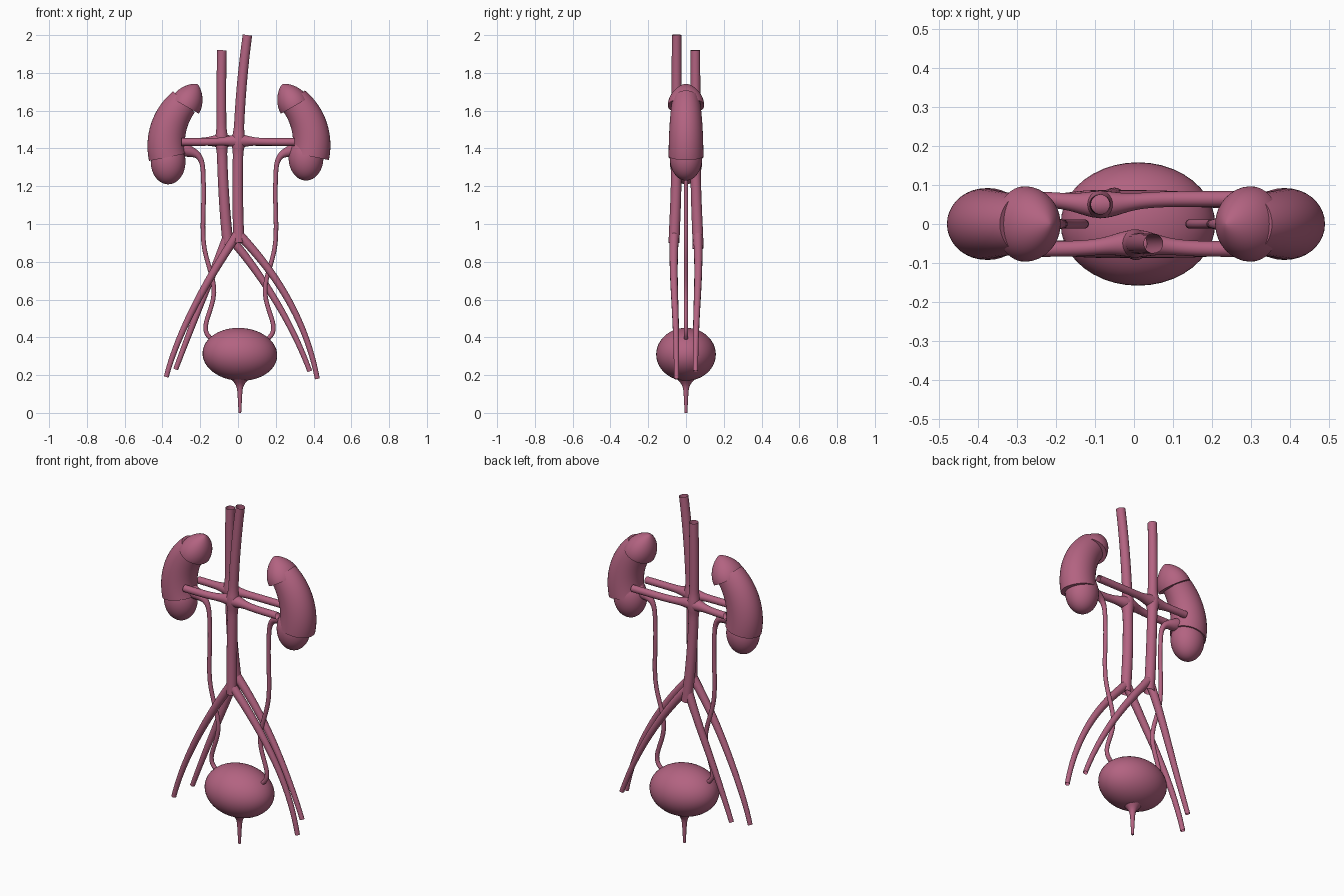
import bpy, bmesh, math
from mathutils import Vector

default_cube = bpy.data.objects.get("Cube")
if default_cube:
    bpy.data.objects.remove(default_cube)

tissue = bpy.data.materials.new("mauve_tissue")
color = (0.45, 0.125, 0.22, 1)
tissue.use_nodes = True
tissue.diffuse_color = color
tissue.node_tree.nodes["Principled BSDF"].inputs["Base Color"].default_value = color

STEPS = 40
RENAL_HEIGHT = 1.44
FRONT, BACK = -1, 1
RIGHT, LEFT = -1, 1


def finish(name, bm):
    bmesh.ops.recalc_face_normals(bm, faces=bm.faces)
    mesh = bpy.data.meshes.new(name)
    bm.to_mesh(mesh)
    bm.free()
    mesh.materials.append(tissue)
    part = bpy.data.objects.new(name, mesh)
    bpy.context.collection.objects.link(part)
    bpy.ops.object.select_all(action='DESELECT')
    part.select_set(True)
    bpy.context.view_layer.objects.active = part
    bpy.ops.object.shade_smooth_by_angle(angle=math.radians(45))
    return part


def sweep(name, centre, radius, depth=1.0, sides=24, caps=False):
    """Tube along centre(t) with radius(t, point); depth scales its section along y."""
    path = [centre(i / STEPS) for i in range(STEPS + 1)]
    bm = bmesh.new()
    rings = []
    for i, point in enumerate(path):
        tangent = (path[min(i + 1, STEPS)] - path[max(i - 1, 0)]).normalized()
        across = tangent.cross(Vector((0, 1, 0))).normalized()
        outward = across.cross(tangent) * depth
        r = radius(i / STEPS, point)
        angles = [math.tau * k / sides for k in range(sides)]
        rings.append([bm.verts.new(point + r * (across * math.cos(a) + outward * math.sin(a)))
                      for a in angles])
    for lower, upper in zip(rings, rings[1:]):
        for k in range(sides):
            j = (k + 1) % sides
            bm.faces.new((lower[k], lower[j], upper[j], upper[k]))
    if caps:
        bm.faces.new(rings[0])
        bm.faces.new(rings[-1])
    return finish(name, bm)


def ellipsoid(name, centre, radii):
    bm = bmesh.new()
    bmesh.ops.create_uvsphere(bm, u_segments=40, v_segments=24, radius=1)
    bmesh.ops.scale(bm, vec=radii, verts=bm.verts)
    part = finish(name, bm)
    part.location = centre
    return part


def bump(offset, width):
    return math.exp(-(offset / width) ** 2)


def mix(a, b, t):
    return a + (b - a) * t


def vessel(name, layer, start, bend, end, radius):
    """Bowed vessel in the front or back layer, which swells apart at the fork."""
    def centre(t):
        a, b, c = Vector(start), Vector(bend), Vector(end)
        x, z = mix(mix(a, b, t), mix(b, c, t), t)
        return Vector((x, layer * (0.05 + 0.015 * bump(z - 0.8, 0.3)), z))
    sweep(name, centre, radius)


def trunk_radius(t, point):
    return 0.025 + 0.004 * t + 0.01 * bump(point.z - RENAL_HEIGHT, 0.04)


def branch_radius(t, point):
    return mix(0.025, 0.013, t ** 0.7)


# Main vessels and their lower branches
vessel("aorta", FRONT, (0.05, 2), (-0.02, 1.5), (0.005, 0.9), trunk_radius)
vessel("vena_cava", BACK, (-0.085, 1.92), (-0.1, 1.3), (-0.05, 0.87), trunk_radius)
vessel("left_iliac_artery", FRONT, (0, 0.95), (0.34, 0.6), (0.42, 0.18), branch_radius)
vessel("right_iliac_artery", FRONT, (0, 0.95), (-0.3, 0.5), (-0.38, 0.19), branch_radius)
vessel("left_iliac_vein", BACK, (-0.06, 0.95), (0.24, 0.6), (0.38, 0.22), branch_radius)
vessel("right_iliac_vein", BACK, (-0.05, 0.95), (-0.23, 0.5), (-0.33, 0.23), branch_radius)


# Cross vessels, thickest where they meet the main vessels
def renal_vessel(name, layer, hub):
    def centre(t):
        x = mix(-0.3, 0.3, t)
        spread = 1 - bump(x - hub, 0.1)
        return Vector((x, layer * (0.05 + 0.014 * spread), RENAL_HEIGHT - 0.006 * spread))

    def radius(t, point):
        return 0.02 + 0.015 * bump(point.x - hub, 0.06)
    sweep(name, centre, radius)


renal_vessel("renal_arteries", FRONT, 0.004)
renal_vessel("renal_veins", BACK, -0.085)


# Ureters: a smooth path through a few points, flared at the kidney
URETER = [(0.31, 1.4), (0.21, 1.35), (0.19, 1.2), (0.19, 0.9),
          (0.135, 0.65), (0.18, 0.45), (0.13, 0.37)]


def ureter_centre(side, t):
    points = [Vector(p) for p in URETER]
    points = [2 * points[0] - points[1]] + points + [2 * points[-1] - points[-2]]
    spans = len(URETER) - 1
    i = min(int(t * spans), spans - 1)
    u = t * spans - i
    a, b, c, d = points[i:i + 4]
    x, z = b + u / 2 * (c - a + u * (2 * a - 5 * b + 4 * c - d + u * (3 * b - a - 3 * c + d)))
    return Vector((side * x + 0.008, 0, z))


def ureter_radius(t, point):
    return 0.012 + 0.025 * bump(t, 0.12)


# Kidneys: an arched body, a rounded lower lobe and a pointed gland on top
for label, side, shift, lift in (("right", RIGHT, 0, 0), ("left", LEFT, 0.01, 0.02)):
    def body_centre(t):
        angle = math.radians(mix(-12, 45, t))
        return Vector((side * (0.06 + shift + 0.32 * math.cos(angle)), 0,
                       1.42 + lift / 4 + 0.32 * math.sin(angle)))

    def gland_centre(t):
        return Vector((side * (mix(0.28, 0.215, t) + shift * 2), 0, mix(1.625, 1.74, t)))

    sweep(label + "_kidney_body", body_centre,
          lambda t, point: 0.1 - 0.02 * t * t, depth=0.92, sides=36, caps=True)
    ellipsoid(label + "_kidney_lower_lobe",
              (side * (0.37 - shift), 0, 1.33 + lift), (0.092, 0.086, 0.12))
    sweep(label + "_adrenal_gland", gland_centre,
          lambda t, point: 0.002 + 0.082 * (1 - t * t) ** 0.75,
          depth=1.15, sides=36, caps=True)
    sweep(label + "_ureter", lambda t: ureter_centre(side, t), ureter_radius, sides=14)

# Bladder and its tapering outlet
bladder = ellipsoid("bladder", (0.01, 0, 0.31), (0.198, 0.158, 0.14))
bladder.rotation_euler.y = math.radians(3)
sweep("urethra", lambda t: Vector((0.01, 0, 0.2 * (1 - t))),
      lambda t, point: mix(0.018, 0.007, t) + 0.04 * bump(t, 0.2), caps=True)
